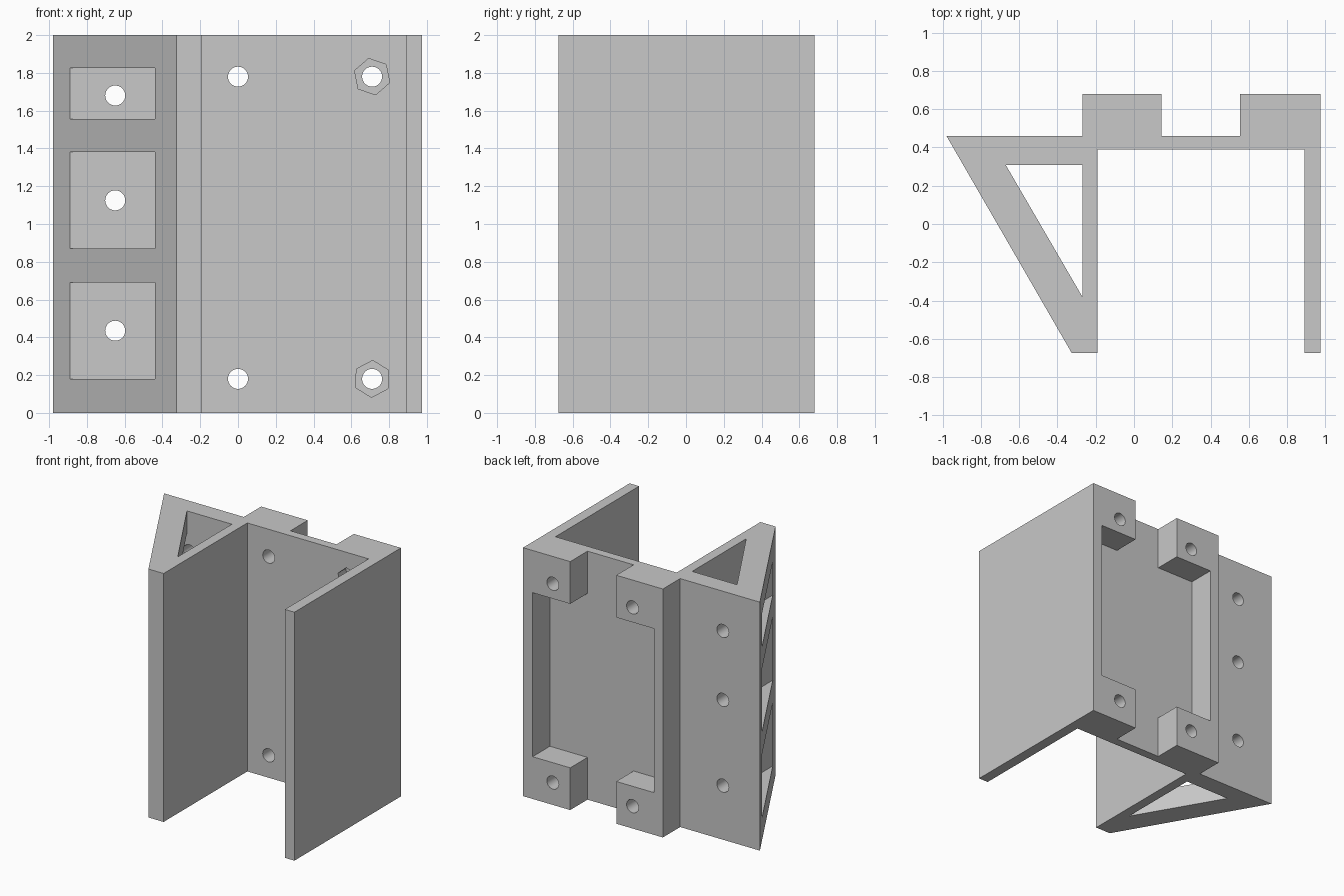
import bpy, bmesh, math
from mathutils import Matrix

if "Cube" in bpy.data.objects:
    bpy.data.objects.remove(bpy.data.objects["Cube"], do_unlink=True)

grey = bpy.data.materials.new("plain grey")
grey.use_nodes = True
colour = (0.58, 0.58, 0.58, 1)
grey.diffuse_color = colour
grey.node_tree.nodes["Principled BSDF"].inputs["Base Color"].default_value = colour


def add_object(name, bm):
    bmesh.ops.recalc_face_normals(bm, faces=bm.faces)
    mesh = bpy.data.meshes.new(name)
    bm.to_mesh(mesh)
    bm.free()
    mesh.materials.append(grey)
    obj = bpy.data.objects.new(name, mesh)
    bpy.context.scene.collection.objects.link(obj)
    return obj


def prism(name, profile, z0, z1):
    """Extrude an outline in plan from z0 up to z1."""
    bm = bmesh.new()
    face = bm.faces.new([bm.verts.new((x, y, z0)) for x, y in profile])
    top = bmesh.ops.extrude_face_region(bm, geom=[face])["geom"]
    verts = [v for v in top if isinstance(v, bmesh.types.BMVert)]
    bmesh.ops.translate(bm, verts=verts, vec=(0, 0, z1 - z0))
    return add_object(name, bm)


def box(name, x0, x1, y0, y1, z0, z1):
    return prism(name, [(x0, y0), (x1, y0), (x1, y1), (x0, y1)], z0, z1)


def bore(name, x, z, y0, y1, radius, sides=32, turn=0):
    """Cylinder or hexagon along y."""
    bm = bmesh.new()
    bmesh.ops.create_cone(bm, cap_ends=True, segments=sides, radius1=radius,
                          radius2=radius, depth=y1 - y0)
    place = (Matrix.Translation((x, (y0 + y1) / 2, z))
             @ Matrix.Rotation(math.radians(turn), 4, "Y")
             @ Matrix.Rotation(math.pi / 2, 4, "X"))
    bmesh.ops.transform(bm, matrix=place, verts=bm.verts)
    return add_object(name, bm)


# Bracket body: channel, triangular side arm and two back rails in one outline
BACK, PLATE, FRONT, RAIL = 0.46, 0.39, -0.675, 0.68
half = [(-0.98, BACK), (-0.325, FRONT), (-0.19, FRONT), (-0.19, PLATE),
        (0.89, PLATE), (0.89, FRONT), (0.975, FRONT), (0.975, RAIL),
        (0.555, RAIL), (0.555, BACK), (0.145, BACK), (0.145, RAIL),
        (-0.27, RAIL), (-0.27, BACK)]
body = prism("bracket_body", half, 0, 2)

# Hollow of the side arm
INNER = 0.308
cutters = [prism("arm_hollow", [(-0.67, INNER), (-0.27, INNER), (-0.27, -0.38)], -0.1, 2.1)]

# Pocket between the four back bosses
cutters.append(box("back_pocket", -0.19, 0.89, BACK, 0.8, 0.34, 1.66))

# Windows in the sloping wall with a screw hole behind each
for z0, z1 in [(0.18, 0.69), (0.87, 1.38), (1.555, 1.825)]:
    cutters.append(box("arm_window", -0.89, -0.44, -0.6, INNER, z0, z1))
    z = 1.68 if z1 > 1.5 else (z0 + z1) / 2
    cutters.append(bore("arm_screw_hole", -0.65, z, 0.2, 0.6, 0.053))

# Boss screw holes, with hexagonal nut traps on one side
for z, turn in [(0.18, 2), (1.78, -11)]:
    for x in (0, 0.71):
        cutters.append(bore("boss_screw_hole", x, z, 0.3, 0.8, 0.053))
    cutters.append(bore("nut_trap", 0.71, z, 0.3, 0.49, 0.098, 6, turn))

for cutter in cutters:
    mod = body.modifiers.new(cutter.name, "BOOLEAN")
    mod.operation, mod.solver, mod.object = "DIFFERENCE", "EXACT", cutter
    cutter.hide_render = True

# Bake the cuts and drop the helpers
bpy.context.view_layer.update()
graph = bpy.context.evaluated_depsgraph_get()
result = bpy.data.meshes.new_from_object(body.evaluated_get(graph))
body.modifiers.clear()
body.data = result
for cutter in cutters:
    bpy.data.objects.remove(cutter, do_unlink=True)

# Smooth bores, crisp edges everywhere else
bpy.context.view_layer.objects.active = body
body.select_set(True)
bpy.ops.object.shade_smooth_by_angle(angle=math.radians(25))
